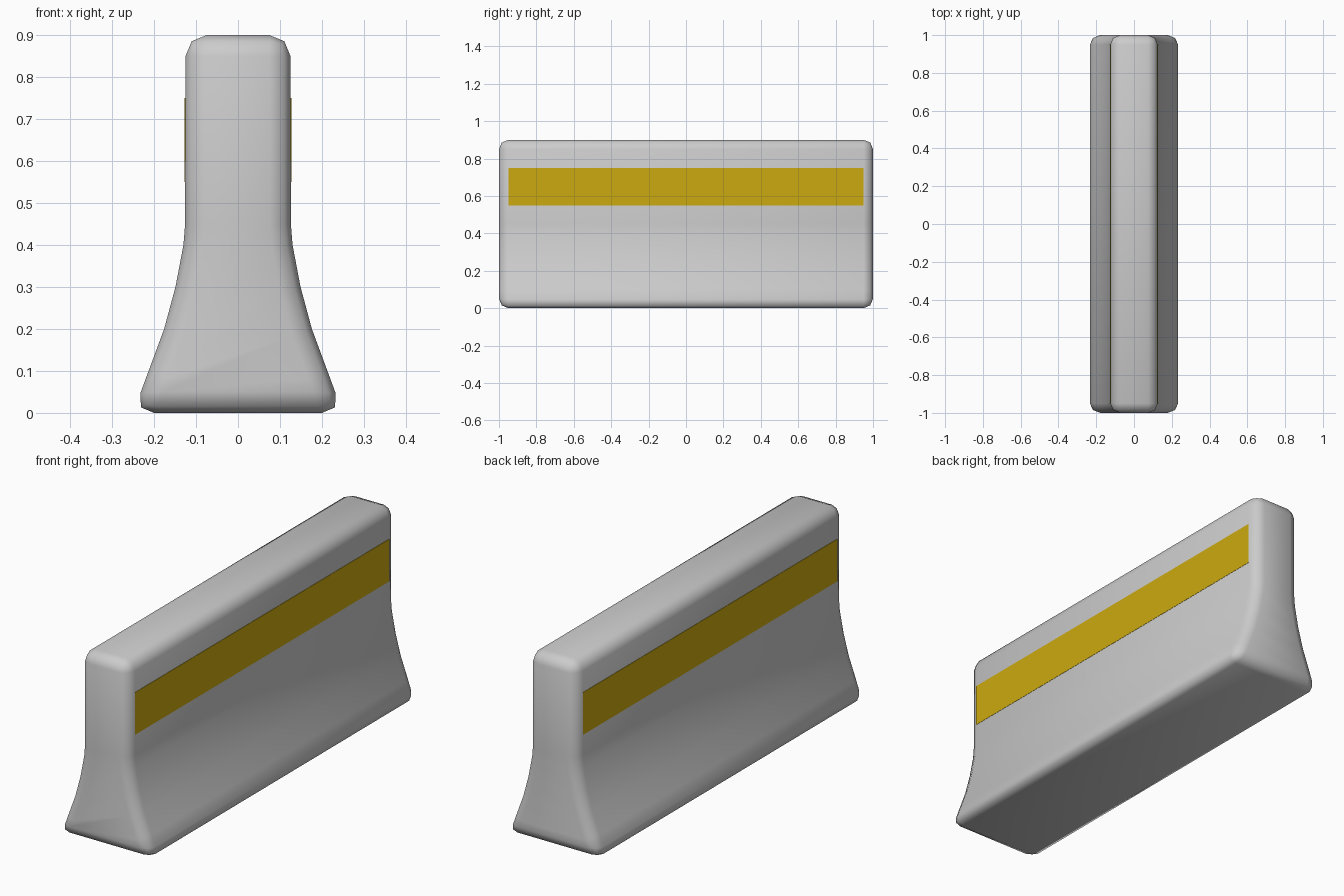
import bpy, bmesh

if "Cube" in bpy.data.objects:
    bpy.data.objects.remove(bpy.data.objects["Cube"])

# Concrete barrier: flared half profile mirrored and extruded along y
half = [(0.25, 0.0), (0.213, 0.1), (0.176, 0.2), (0.149, 0.3),
        (0.130, 0.4), (0.126, 0.45), (0.125, 0.9)]
profile = half + [(-x, z) for x, z in reversed(half)]
bm = bmesh.new()
face = bm.faces.new([bm.verts.new((x, -1.0, z)) for x, z in profile])
ext = bmesh.ops.extrude_face_region(bm, geom=[face], use_keep_orig=True)
moved = [g for g in ext["geom"] if isinstance(g, bmesh.types.BMVert)]
bmesh.ops.translate(bm, verts=moved, vec=(0, 2.0, 0))
bmesh.ops.recalc_face_normals(bm, faces=bm.faces)
mesh = bpy.data.meshes.new("barrier_body")
bm.to_mesh(mesh)
bm.free()
mesh.shade_smooth()
body = bpy.data.objects.new("barrier_body", mesh)
bpy.context.collection.objects.link(body)

# Rounded outer edges
bevel = body.modifiers.new("rounded_edges", "BEVEL")
bevel.width = 0.05
bevel.segments = 2
bevel.limit_method = "ANGLE"
bevel.angle_limit = 0.9

# Yellow warning stripe on each long side
yellow = bpy.data.materials.new("stripe_yellow")
yellow.diffuse_color = (0.6, 0.4, 0.005, 1)
yellow.use_nodes = True
yellow.node_tree.nodes["Principled BSDF"].inputs["Base Color"].default_value = yellow.diffuse_color
for side, name in ((1, "stripe_right"), (-1, "stripe_left")):
    bpy.ops.mesh.primitive_cube_add(size=1, location=(side * 0.124, 0, 0.65))
    stripe = bpy.context.object
    stripe.name = name
    stripe.scale = (0.006, 1.9, 0.2)
    stripe.data.materials.append(yellow)
